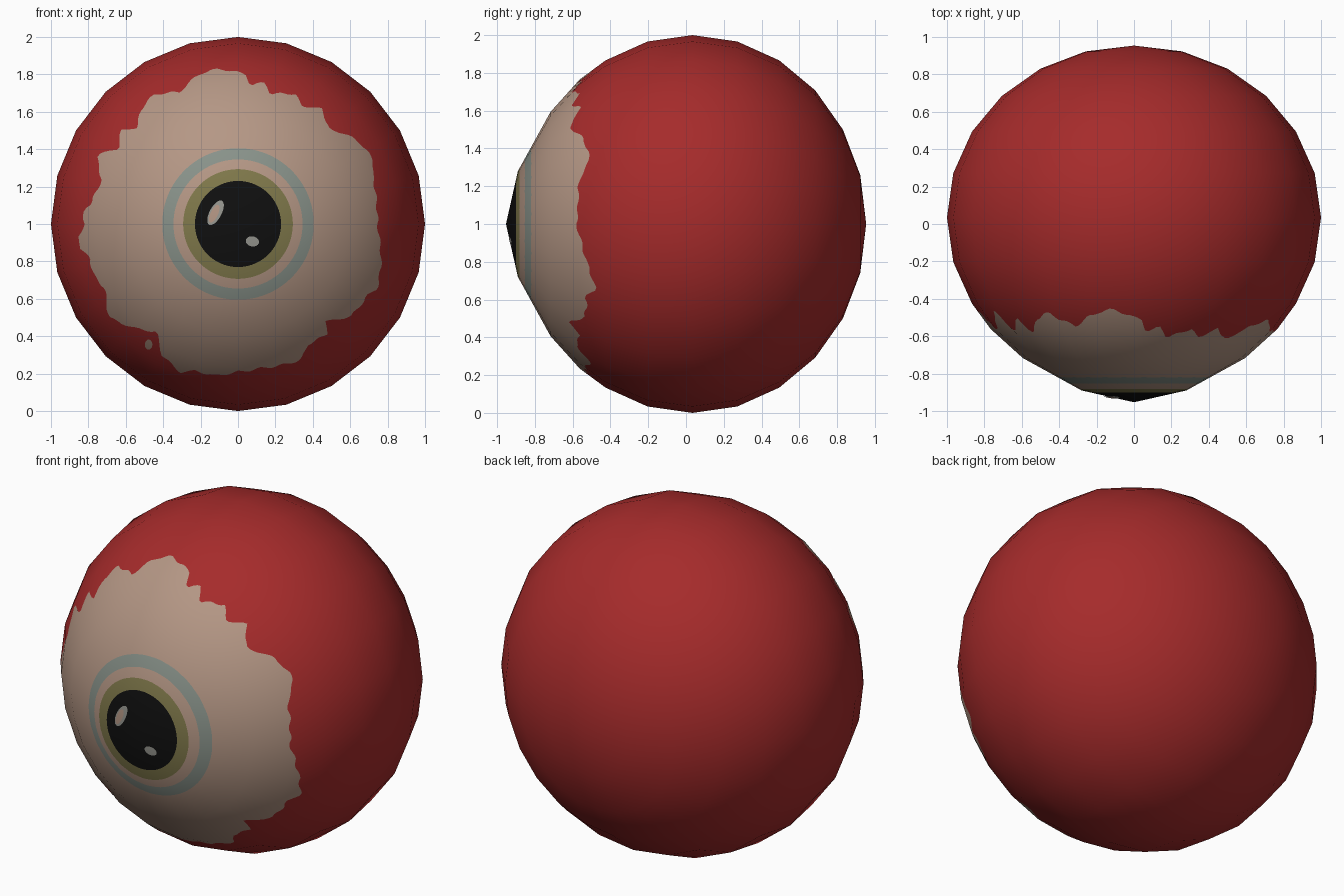
import bpy, bmesh, math
from mathutils import Vector

if "Cube" in bpy.data.objects:
    bpy.data.objects.remove(bpy.data.objects["Cube"])

CY, DEPTH, SIDES, N = 0.034, 0.92, 24, 240   # ball centre, depth radius, facets, cuts round the axis


def material(name, rgb):
    m = bpy.data.materials.new(name)
    m.diffuse_color = (*rgb, 1)
    m.use_nodes = True
    m.node_tree.nodes["Principled BSDF"].inputs["Base Color"].default_value = m.diffuse_color
    return m


BLACK = material("pupil black", (0.005, 0.005, 0.005))
OLIVE = material("iris olive", (0.215, 0.19, 0.07))
CREAM = material("eye cream", (0.46, 0.31, 0.235))
TEAL = material("ring teal", (0.25, 0.29, 0.255))
RED = material("flesh red", (0.38, 0.024, 0.024))
GREY = material("glint grey", (0.31, 0.31, 0.28))
MATS = [BLACK, OLIVE, CREAM, TEAL, RED]

# Front profile from the bulging tip to the equator: (radius, y)
FRONT = [(0, -0.953), (0.28, -0.89), (0.594, -0.717), (0.766, -0.562),
         (0.866, -0.426), (0.966, -0.204), (1, CY)]

# Ragged edge of the cream patch: (degrees seen from the front, radius)
EDGE = [(0, .745), (10, .75), (20, .765), (25, .80), (33, .785), (40, .75), (46, .70), (54, .76),
        (62, .715), (66, .76), (76, .715), (79, .77), (85, .745), (87, .80), (97, .835), (104, .83),
        (114, .77), (123, .825), (131, .80), (136, .74), (141, .80), (148, .755), (154, .84),
        (162, .765), (166, .775), (172, .79), (174.5, .83), (180, .82), (185, .86), (189, .855),
        (193, .81), (199, .82), (206, .79), (216, .85), (227, .77), (233, .72), (240, .81),
        (249, .85), (254, .815), (261, .82), (270, .79), (279, .78), (288, .79), (295, .80),
        (300, .745), (309, .755), (312, .70), (321, .78), (331, .79), (335, .82), (344, .795),
        (354, .76), (360, .745)]


def lerp_table(table, v):
    for (a, fa), (b, fb) in zip(table, table[1:]):
        if v <= b:
            return fa + (fb - fa) * (v - a) / (b - a)
    return table[-1][1]


def facet(t):
    """Radius of a unit 24-gon in direction t."""
    step = 2 * math.pi / SIDES
    return math.cos(step / 2) / math.cos(t % step - step / 2)


def edge(t):
    r = lerp_table(EDGE, math.degrees(t) % 360) + 0.006 * math.sin(41 * t)
    return min(r / facet(t), 0.862)


def front_y(x, z):
    t = math.atan2(z, x)
    return lerp_table(FRONT, math.hypot(x, z) / facet(t))


def normal(p):
    b = DEPTH if p.y > CY else 0.95
    return Vector((p.x, (p.y - CY) / b ** 2, p.z - 1)).normalized()


def finish(name, bm, mats):
    me = bpy.data.meshes.new(name)
    bm.to_mesh(me)
    bm.free()
    for m in mats:
        me.materials.append(m)
    for p in me.polygons:
        p.use_smooth = True
    ob = bpy.data.objects.new(name, me)
    bpy.context.scene.collection.objects.link(ob)
    # rounded shading over the low-poly form
    me.normals_split_custom_set_from_vertices([normal(v.co) for v in me.vertices])
    return ob


# Rings of the eyeball: (facet radius by angle, y or None for front, colour of band inside the ring)
def circle(r):
    return lambda t: r / facet(t)


def const(r):
    return lambda t: r


def inner(t):
    return 0.766 if edge(t) > 0.766 else (0.594 + edge(t)) / 2


def outer(t):
    return (edge(t) + 0.866) / 2 if edge(t) > 0.766 else 0.766


rings = [(circle(0.12), None, 0), (circle(0.23), None, 0), (const(0.28), None, 1),
         (circle(0.293), None, 1), (circle(0.345), None, 2), (circle(0.405), None, 3),
         (const(0.594), None, 2), (inner, None, 2), (edge, None, 2), (outer, None, 4)]
rings += [(const(r), y, 4) for r, y in FRONT[4:]]
for k in range(1, 6):
    a = math.radians(15 * k)
    rings.append((const(math.cos(a)), CY + DEPTH * math.sin(a), 4))

# Eyeball
bm = bmesh.new()
tip = bm.verts.new((0, FRONT[0][1], 1))
previous = None
for radius, y, colour in rings:
    loop = []
    for i in range(N):
        t = 2 * math.pi * i / N
        rho = radius(t)
        r = rho * facet(t)
        loop.append(bm.verts.new((r * math.cos(t), lerp_table(FRONT, rho) if y is None else y,
                                  1 + r * math.sin(t))))
    for i in range(N):
        j = (i + 1) % N
        if previous:
            f = bm.faces.new((previous[i], loop[i], loop[j], previous[j]))
        else:
            f = bm.faces.new((tip, loop[i], loop[j]))
        f.material_index = colour
    previous = loop
back = bm.verts.new((0, CY + DEPTH, 1))
for i in range(N):
    bm.faces.new((previous[i], back, previous[(i + 1) % N])).material_index = 4
finish("eyeball", bm, MATS)


# Thin oval spots draped over the front
def spot(name, x, z, a, b, tilt, mat, lift):
    bm = bmesh.new()
    c, s = math.cos(math.radians(tilt)), math.sin(math.radians(tilt))

    def point(u, v):
        px, pz = x + u * c - v * s, z + u * s + v * c
        return bm.verts.new((px, front_y(px, pz) - lift, 1 + pz))

    centre, previous, n = point(0, 0), None, 24
    for k in (1 / 3, 2 / 3, 1):
        loop = [point(k * a * math.cos(2 * math.pi * i / n), k * b * math.sin(2 * math.pi * i / n))
                for i in range(n)]
        for i in range(n):
            j = (i + 1) % n
            bm.faces.new((previous[i], loop[i], loop[j], previous[j]) if previous
                         else (centre, loop[i], loop[j]))
        previous = loop
    finish(name, bm, [mat])


spot("large_glint", -0.12, 0.06, 0.073, 0.032, 62, GREY, 0.004)
spot("large_glint_centre", -0.127, 0.055, 0.052, 0.02, 65, CREAM, 0.007)
spot("small_glint", 0.077, -0.093, 0.036, 0.027, -10, GREY, 0.004)
spot("stray_cream_spot", -0.478, -0.645, 0.02, 0.027, 0, CREAM, 0.004)
